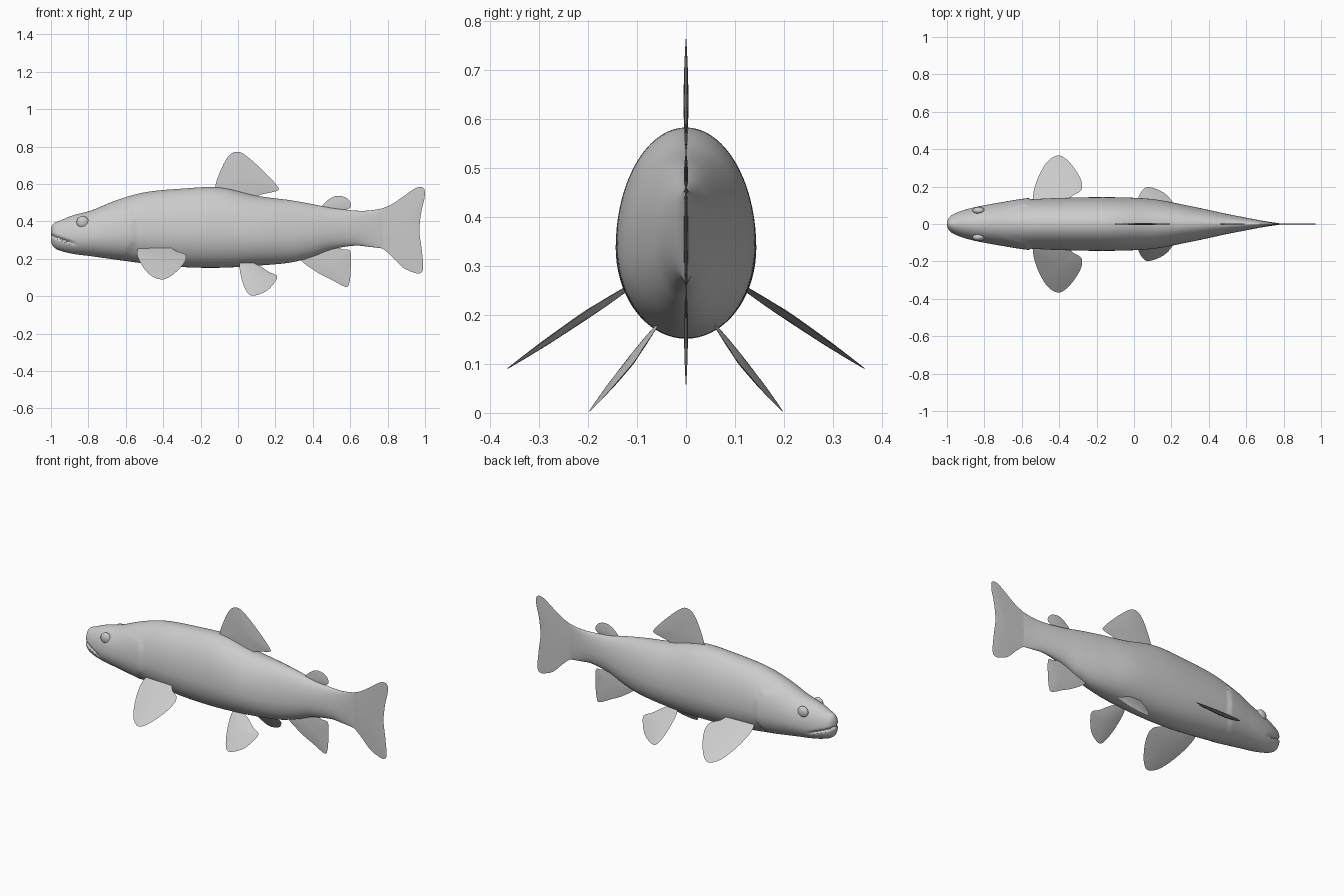
import bpy
import bmesh
import math
from mathutils import Vector

if "Cube" in bpy.data.objects:
    bpy.data.objects.remove(bpy.data.objects["Cube"])

# One plain grey for the whole fish
grey = bpy.data.materials.new("plain grey")
grey.use_nodes = True
tone = (0.6, 0.6, 0.6, 1)
grey.diffuse_color = tone
grey.node_tree.nodes["Principled BSDF"].inputs["Base Color"].default_value = tone


def smooth_path(points, steps, closed=False):
    """Catmull-Rom curve through points of any dimension."""
    pts = [Vector(p) for p in points]
    count = len(pts)

    def pick(i):
        return pts[i % count] if closed else pts[max(0, min(count - 1, i))]

    path = []
    for i in range(count if closed else count - 1):
        a, b, c, d = (pick(i + k) for k in (-1, 0, 1, 2))
        for s in range(steps):
            t = s / steps
            path.append(b + 0.5 * t * ((c - a) + t * ((2 * a - 5 * b + 4 * c - d)
                                                    + t * (3 * (b - c) + d - a))))
    if not closed:
        path.append(pts[-1])
    return path


def finish(name, bm, angle=40):
    bmesh.ops.recalc_face_normals(bm, faces=bm.faces)
    mesh = bpy.data.meshes.new(name)
    bm.to_mesh(mesh)
    bm.free()
    mesh.materials.append(grey)
    obj = bpy.data.objects.new(name, mesh)
    bpy.context.collection.objects.link(obj)
    bpy.ops.object.select_all(action="DESELECT")
    obj.select_set(True)
    bpy.context.view_layer.objects.active = obj
    bpy.ops.object.shade_smooth_by_angle(angle=math.radians(angle))
    return obj


def bridge(bm, first, second):
    count = len(first)
    for i in range(count):
        j = (i + 1) % count
        bm.faces.new((first[i], first[j], second[j], second[i]))


def fan(bm, ring, tip):
    apex = bm.verts.new(tip)
    for i, vert in enumerate(ring):
        bm.faces.new((vert, ring[(i + 1) % len(ring)], apex))


# Body stations: x, belly height, back height, half width
stations = [
    (-1, .29, .365, .012), (-.985, .262, .39, .04), (-.95, .243, .405, .06),
    (-.88, .226, .433, .083), (-.78, .213, .46, .104), (-.65, .195, .513, .124),
    (-.5, .175, .555, .135), (-.3, .156, .575, .142), (-.1, .152, .581, .143),
    (.1, .163, .537, .133), (.28, .18, .513, .1), (.4, .212, .492, .075),
    (.5, .25, .472, .053), (.62, .27, .458, .03), (.7, .264, .458, .015),
    (.775, .255, .47, .004)]


def body_point(station, angle):
    x, low, high, width = station
    middle = low + 0.43 * (high - low)
    rise = math.sin(angle)
    z = middle + rise * ((high - middle) if rise > 0 else (middle - low))
    y = width * math.cos(angle)
    # gill cover: a soft swelling that ends in a step
    gap = -.55 - 2.5 * (z - .36) ** 2 - x
    if 0 < gap < .15 and z < .47:
        y *= 1 + .06 * (1 - gap / .15)
    # mouth: a groove slanting back from the snout
    if x < -.86:
        line = .325 - .35 * (x + 1)
        fade = min(1, (-.86 - x) / .05)
        groove = fade * math.exp(-((z - line) / .007) ** 2)
        y *= 1 - .2 * groove
        x += .012 * groove * max(0, 1 - abs(y) / .06)
    return Vector((x, y, z))


def build_body():
    bm = bmesh.new()
    sides = 72
    rings = []
    for station in smooth_path(stations, 10):
        rings.append([bm.verts.new(body_point(station, math.tau * i / sides))
                      for i in range(sides)])
    for first, second in zip(rings, rings[1:]):
        bridge(bm, first, second)
    for ring, x in ((rings[0], -1), (rings[-1], .757)):
        centre = sum((v.co for v in ring), Vector()) / sides
        centre.x = x
        fan(bm, ring, centre)
    finish("body", bm)


def build_fin(name, outline, thickness, place=lambda x, z: (x, 0, z)):
    """Thin lens-shaped fin: rings shrink to the middle as they thicken."""
    loop = smooth_path(outline, 5, closed=True)
    middle = sum(loop, Vector((0, 0))) / len(loop)
    points = [Vector(place(*p)) for p in loop]
    centre = Vector(place(*middle))
    normal = (points[0] - centre).cross(points[len(loop) // 4] - centre).normalized()
    bm = bmesh.new()
    rim = [bm.verts.new(p) for p in points]
    for side in (-1, 1):
        previous = rim
        for scale in (.85, .6, .3):
            lift = normal * side * thickness * (1 - scale ** 2)
            ring = [bm.verts.new(centre.lerp(p, scale) + lift) for p in points]
            bridge(bm, previous, ring)
            previous = ring
        fan(bm, previous, centre + normal * side * thickness)
    finish(name, bm, 60)


build_body()

# Fins on the middle line
build_fin("dorsal_fin", [
    (-.1, .54), (-.122, .585), (-.085, .69), (-.045, .755), (0, .772), (.045, .75),
    (.13, .675), (.205, .595), (.212, .565), (.12, .542), (.06, .51)], .005)
build_fin("adipose_fin", [
    (.44, .46), (.47, .505), (.52, .535), (.57, .53), (.6, .503), (.6, .475),
    (.565, .455), (.5, .43)], .004)
build_fin("anal_fin", [
    (.33, .205), (.42, .13), (.5, .088), (.575, .05), (.595, .07), (.603, .15),
    (.6, .24), (.56, .25), (.5, .27), (.42, .25)], .004)
build_fin("tail_fin", [
    (.7, .3), (.77, .257), (.82, .215), (.88, .155), (.93, .13), (.97, .122),
    (.99, .15), (.982, .25), (.97, .35), (.98, .45), (.998, .53), (.992, .578),
    (.95, .578), (.88, .53), (.82, .49), (.76, .463), (.7, .42)], .003)

# Paired fins and eyes
pectoral = [
    (-.51, .1), (-.54, .14), (-.52, .23), (-.47, .325), (-.41, .366), (-.36, .345),
    (-.31, .285), (-.28, .225), (-.283, .18), (-.33, .15), (-.38, .11)]
pelvic = [
    (.01, .175), (.02, .09), (.05, .02), (.085, .003), (.155, .03), (.2, .08),
    (.207, .11), (.165, .13), (.11, .165), (.06, .185)]
for side, label in ((1, "left"), (-1, "right")):
    build_fin(label + "_pectoral_fin", pectoral, .007,
              lambda x, y: (x, side * y, .25 - .68 * (y - .13) + .06 * (x + .41)))
    build_fin(label + "_pelvic_fin", pelvic, .007,
              lambda x, z: (x, side * (.06 + .8 * (.175 - z) - .08 * (x - .08)), z))
    eye = bmesh.new()
    bmesh.ops.create_uvsphere(eye, u_segments=24, v_segments=16, radius=.033)
    bmesh.ops.scale(eye, vec=(1, .6, 1), verts=eye.verts)
    bmesh.ops.translate(eye, vec=(-.83, side * .071, .395), verts=eye.verts)
    finish(label + "_eye", eye)
